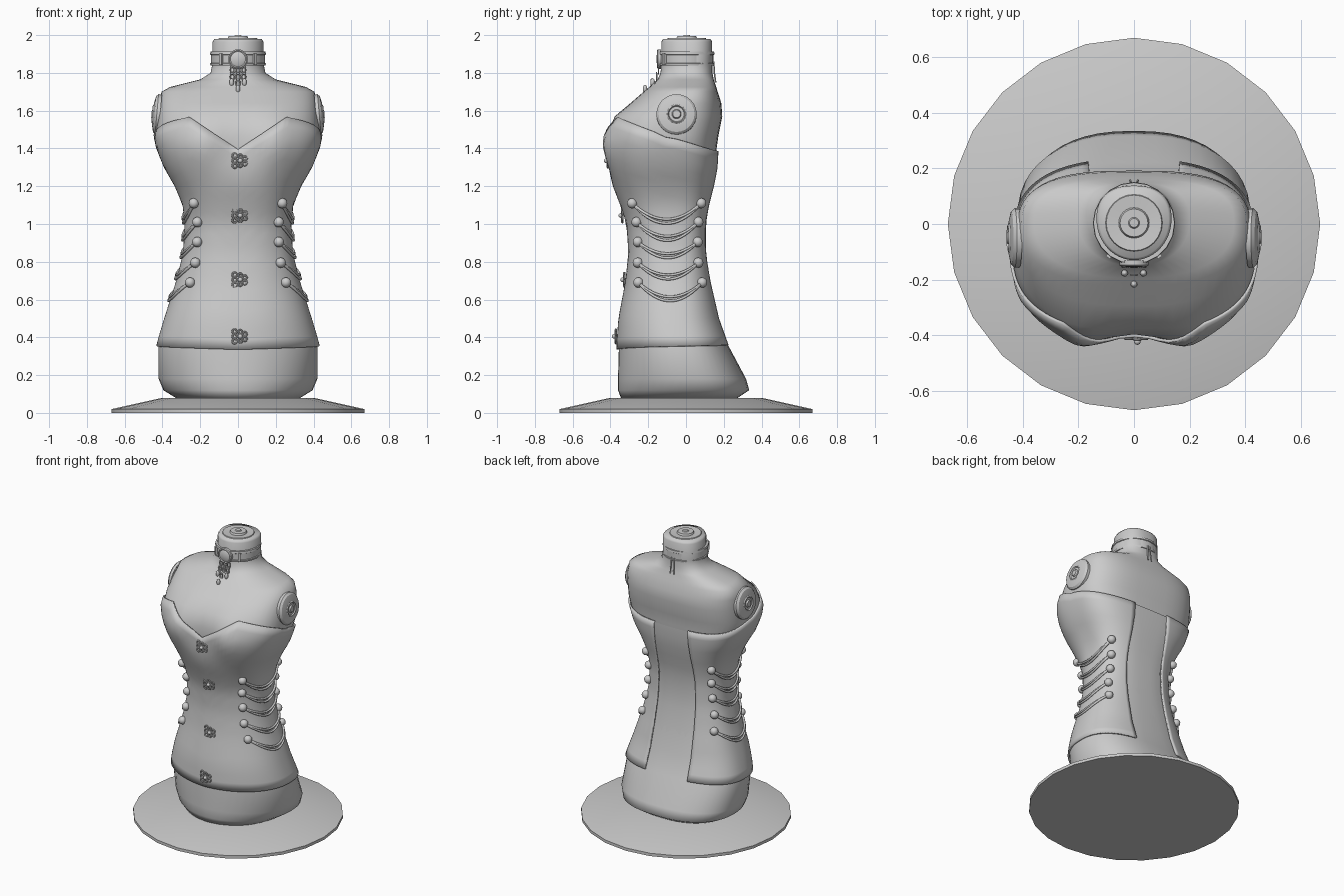
import bpy, bmesh
from math import sin, cos, pi, asin, exp, radians
from mathutils import Matrix, Vector

if "Cube" in bpy.data.objects:
    bpy.data.objects.remove(bpy.data.objects["Cube"])

# Torso sections: z, half width, front y, back y, squareness
SECTIONS = [
    (.08, .33, -.345, .275, 2), (.12, .395, -.36, .335, 2), (.18, .42, -.36, .318, 2),
    (.36, .42, -.355, .222, 2.1), (.5, .378, -.345, .172, 2.15), (.7, .314, -.307, .127, 2.2),
    (.85, .277, -.292, .103, 2.3), (1.0, .27, -.302, .102, 2.3), (1.1, .28, -.335, .118, 2.4),
    (1.2, .322, -.375, .142, 2.4), (1.3, .38, -.405, .158, 2.5), (1.4, .42, -.425, .162, 2.5),
    (1.47, .435, -.422, .172, 2.5), (1.57, .425, -.382, .192, 2.5), (1.64, .42, -.295, .187, 2.4),
    (1.7, .405, -.225, .168, 2.4), (1.725, .36, -.195, .16, 2.3), (1.765, .2, -.15, .147, 2.2),
    (1.8, .145, -.135, .14, 2), (1.85, .135, -.13, .14, 2), (1.965, .135, -.13, .138, 2),
    (1.98, .125, -.122, .13, 2)]


def lerp_table(table, key):
    key = min(max(key, table[0][0]), table[-1][0])
    for a, b in zip(table, table[1:]):
        if key <= b[0]:
            f = (key - a[0]) / (b[0] - a[0])
            return [p + (q - p) * f for p, q in zip(a, b)][1:]


def section(z, off):
    w, yf, yb, n = lerp_table(SECTIONS, z)
    return w + off, yf - off, yb + off, yf + .55 * (yb - yf), n


def surf(z, t, off=0):
    """Point on the torso; t = 0 is front centre, pi is back centre."""
    w, yf, yb, yc, n = section(z, off)
    s, c = sin(t), cos(t)
    if c < 0:
        n *= 1.2
    x = w * abs(s) ** (2 / n) * (1 if s >= 0 else -1)
    depth = abs(c) ** (2 / n)
    if c < 0:
        return Vector((x, yc + (yb - yc) * depth, z))
    # hollow between the bust, fuller beside it
    bust = exp(-((z - 1.42) / .12) ** 2)
    shape = .03 * exp(-(x / .11) ** 2) - .022 * exp(-((abs(x) - .2) / .08) ** 2)
    return Vector((x, yc + (yf - yc) * depth + shape * bust, z))


def side_x(y, z, off):
    w, yf, yb, yc, n = section(z, off)
    n, r = (n * 1.2, yb - yc) if y > yc else (n, yc - yf)
    return w * max(0, 1 - (abs(y - yc) / r) ** n) ** (1 / n)


def finish(name, bm, angle=40):
    me = bpy.data.meshes.new(name)
    bm.to_mesh(me)
    bm.free()
    ob = bpy.data.objects.new(name, me)
    bpy.context.collection.objects.link(ob)
    bpy.ops.object.select_all(action='DESELECT')
    ob.select_set(True)
    bpy.context.view_layer.objects.active = ob
    bpy.ops.object.shade_smooth_by_angle(angle=radians(angle))
    return ob


def grid(name, rows, closed=False, caps=False, angle=40):
    bm = bmesh.new()
    vs = [[bm.verts.new(p) for p in r] for r in rows]
    n = len(vs[0])
    for a, b in zip(vs, vs[1:]):
        for j in range(n if closed else n - 1):
            k = (j + 1) % n
            bm.faces.new((a[j], a[k], b[k], b[j]))
    if caps:
        bm.faces.new(vs[0][::-1])
        bm.faces.new(vs[-1])
    bmesh.ops.remove_doubles(bm, verts=bm.verts, dist=1e-5)
    return finish(name, bm, angle)


def lathe(name, profile, seg=24, m=Matrix()):
    rows = [[m @ Vector((r * cos(2 * pi * j / seg), r * sin(2 * pi * j / seg), h))
             for j in range(seg)] for r, h in profile]
    return grid(name, rows, closed=True, angle=30)


def ball(name, loc, scale):
    bm = bmesh.new()
    bmesh.ops.create_uvsphere(bm, u_segments=16, v_segments=10, radius=1,
                              matrix=Matrix.Translation(loc) @ Matrix.Diagonal((*scale, 1)))
    return finish(name, bm, 180)


def ring(name, loc, big, small, stretch=1):
    """Small ring facing the front."""
    m = Matrix.Translation(loc) @ Matrix.Diagonal((1, 1, stretch, 1)) @ Matrix.Rotation(pi / 2, 4, 'X')
    prof = [(big + small * cos(a * pi / 4), small * sin(a * pi / 4)) for a in range(9)]
    return lathe(name, prof, 14, m)


def cord(name, pts, radius):
    cu = bpy.data.curves.new(name, 'CURVE')
    cu.dimensions = '3D'
    cu.bevel_depth, cu.bevel_resolution, cu.use_fill_caps = radius, 2, True
    sp = cu.splines.new('POLY')
    sp.points.add(len(pts) - 1)
    for p, q in zip(sp.points, pts):
        p.co = (*q, 1)
    ob = bpy.data.objects.new(name, cu)
    bpy.context.collection.objects.link(ob)


# Stand
lathe('stand_base', [(0, 0), (.67, 0), (.67, .02), (.4, .08), (0, .08)])

# Mannequin body and neck knob
SEG = 48
grid('body', [[surf(s[0], 2 * pi * j / SEG) for j in range(SEG)] for s in SECTIONS],
     closed=True, caps=True, angle=75)
lathe('neck_knob', [(.105, 1.975), (.1, 1.985), (.055, 1.982), (.05, 1.994), (.02, 1.994), (.016, 2), (0, 2)],
      24, Matrix.Translation((0, .004, 0)))


# Corset with sweetheart neckline, open at the back
def corset_point(t, f):
    a = abs(t) * pi
    bottom = .335 + .025 * sin(a / 2)
    rim = surf(1.47, a)
    top = 1.57 - .32 * (rim.y + .4)
    if a < pi / 2:
        top = min(top, 1.395 + rim.x * .65)
    z = bottom + (top - bottom) * f
    w, yf, yb, yc, n = section(z, .013)
    gap = .165 - .035 * min(1, (z - .35) / 1.04)
    return surf(z, t * (pi - asin((gap / w) ** (n * .6))), .013)


corset = grid('corset', [[corset_point(j / 44, i / 22) for j in range(-44, 45)] for i in range(23)], angle=60)
sol = corset.modifiers.new('thickness', 'SOLIDIFY')
sol.thickness, sol.offset = .011, -1

# Panel behind the back opening
grid('back_panel', [[surf(z, pi + k * .09, -.003 + .01 * (z - .36)) for k in range(-4, 5)]
                    for z in [.36 + 1.02 * i / 14 for i in range(15)]], angle=60)

# Side buttons and draped double cords: z, front y, back y, sag
LACES = [(1.11, -.285, .08, .085), (1.01, -.262, .065, .075), (.905, -.255, .062, .062),
         (.795, -.255, .065, .065), (.69, -.252, .085, .075)]
for sx in (-1, 1):
    for z, y0, y1, sag in LACES:
        for y in (y0, y1):
            ball('button', (sx * side_x(y, z, .02), y, z), (.027, .027, .027))
        for drop in (0, .022):
            pts = []
            for i in range(19):
                u = i / 18
                y = y0 + (y1 - y0) * u
                zz = z - (sag + drop) * (1 - (2 * u - 1) ** 2)
                pts.append((sx * side_x(y, zz, .02), y, zz))
            cord('side_cord', pts, .007)

# Shoulder joint discs
DISC = [(.107, -.01), (.107, .008), (.095, .02), (.06, .028), (.052, .028), (.045, .033),
        (.04, .026), (.025, .026), (.02, .036), (0, .036)]
for sx in (-1, 1):
    m = Matrix.Translation((sx * .422, -.05, 1.58)) @ Matrix.Rotation(sx * radians(85), 4, 'Y')
    lathe('shoulder_disc', DISC, 24, m)

# Front clasps: looped knots with a bead
for z in (1.335, 1.045, .705, .405):
    y = surf(z, 0, .013).y - .006
    for dz in (-.026, 0, .026):
        ring('clasp_loop', (-.018, y, z + dz), .012, .005)
        ring('clasp_loop', (.012, y - .004, z + dz * .9), .01, .005)
    for dz in (-.014, .012):
        ring('clasp_loop', (.036, y, z + dz), .011, .005)
    ball('clasp_bead', (.012, y - .01, z), (.012, .012, .012))

# Choker with rims, side buckles, medallion and back ties
lathe('choker', [(.13, 1.838), (.146, 1.838), (.148, 1.85), (.143, 1.853), (.143, 1.895),
                 (.148, 1.898), (.146, 1.912), (.13, 1.912)], 20, Matrix.Translation((0, .003, 0)))
for sx in (-1, 1):
    bm = bmesh.new()
    bmesh.ops.create_cube(bm, size=1, matrix=Matrix.Translation((sx * .09, -.115, 1.873))
                          @ Matrix.Rotation(sx * .62, 4, 'Z') @ Matrix.Diagonal((.018, .014, .06, 1)))
    finish('choker_buckle', bm)
    cord('choker_tie', [(sx * .01, .147, 1.86), (sx * .012, .15, 1.8), (sx * .014, .157, 1.75)], .004)
lathe('medallion', [(.052, -.01), (.052, .006), (.046, .011), (.04, .007), (.03, .012), (0, .015)], 20,
      Matrix.Translation((0, -.142, 1.873)) @ Matrix.Rotation(pi / 2, 4, 'X'))

# Pendant drops lying on the chest
for x, low in ((-.034, 1.75), (0, 1.715), (.034, 1.75)):
    z = 1.815
    while z > low + .025:
        ring('pendant_link', (x * .9, lerp_table(SECTIONS, z)[1] - .012, z), .01, .0035, 1.9)
        z -= .035
    ball('pendant_drop', (x, lerp_table(SECTIONS, low)[1] - .01, low), (.012, .012, .022))
